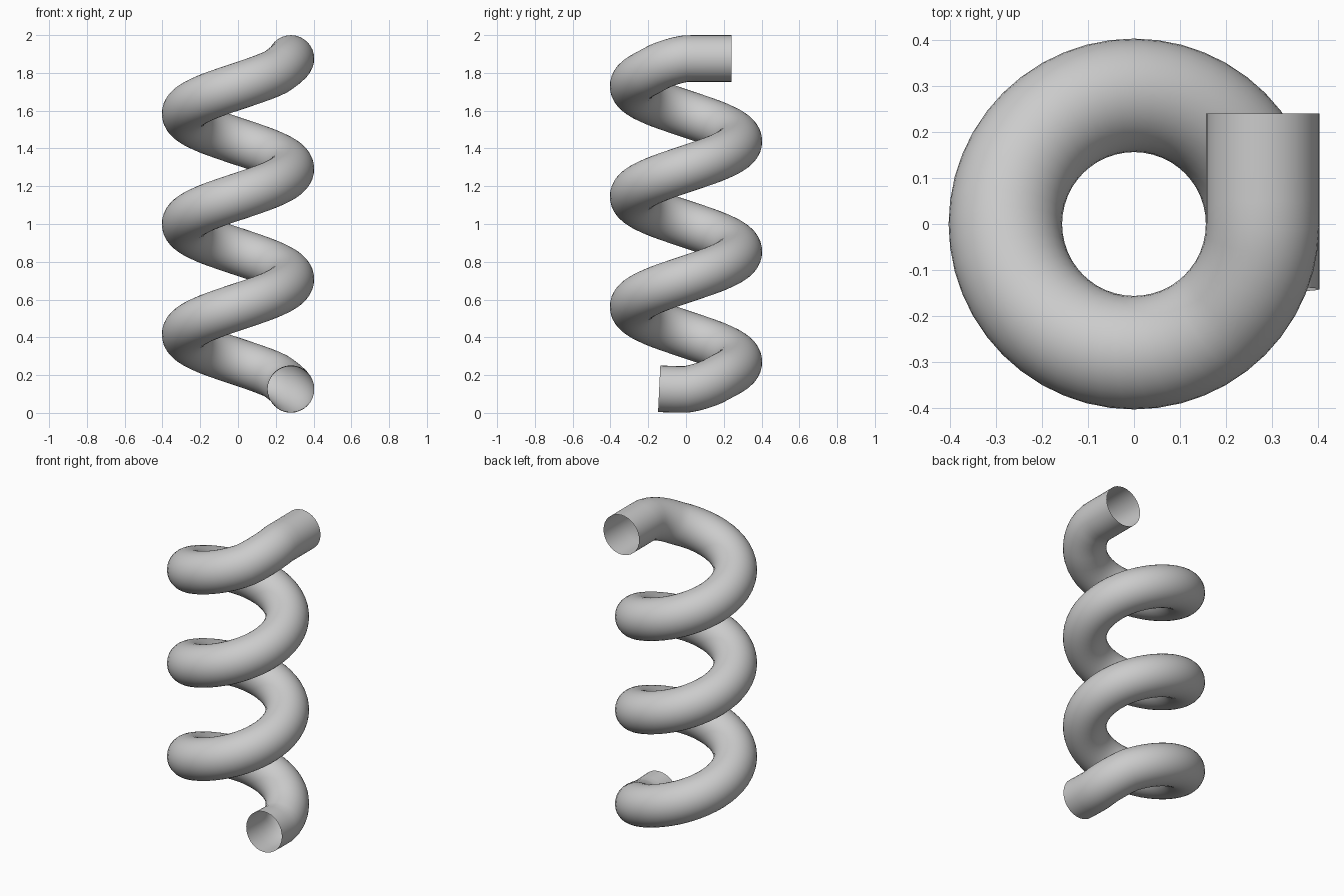
import bpy
from math import sin, cos, pi

cube = bpy.data.objects.get("Cube")
if cube:
    bpy.data.objects.remove(cube, do_unlink=True)

TUBE, COIL, TURNS, STEPS = 0.1235, 0.28, 3, 48
Z_LOW, Z_HIGH = 0.124, 1.876

grey = bpy.data.materials.new("plain grey")
grey.use_nodes = True
colour = (0.6, 0.6, 0.6, 1)
grey.diffuse_color = colour
grey.node_tree.nodes["Principled BSDF"].inputs["Base Color"].default_value = colour


def rise(t):
    """Height along the coil, easing gently into the level ends."""
    ease = 0.04
    d = min(t, 1 - t)
    lift = d * d / (2 * ease) + ease / 2 if d < ease else d
    lift -= ease / 2 * (1 - min(d / ease, 1)) + 0
    h = lift if t < 0.5 else 1 - lift
    return Z_LOW + (Z_HIGH - Z_LOW) * h


# Centre line: straight lower end, rising coil, straight upper end
path = [(COIL, y, Z_LOW + 0.004 * (y / 0.142) ** 2) for y in (-0.142, -0.1, -0.05)]
count = TURNS * STEPS
for i in range(count + 1):
    a = 2 * pi * i / STEPS
    path.append((COIL * cos(a), COIL * sin(a), rise(i / count)))
path += [(COIL, y, Z_HIGH) for y in (0.05, 0.12, 0.24)]

# Hollow round tube swept along the centre line, open at both ends
curve = bpy.data.curves.new("coiled_tube", "CURVE")
curve.dimensions = "3D"
curve.twist_mode = "Z_UP"
curve.bevel_depth = TUBE
curve.bevel_resolution = 14
curve.use_fill_caps = False
spline = curve.splines.new("POLY")
spline.points.add(len(path) - 1)
for point, co in zip(spline.points, path):
    point.co = (*co, 1)
curve.materials.append(grey)

tube = bpy.data.objects.new("coiled_tube", curve)
bpy.context.collection.objects.link(tube)
bpy.ops.object.select_all(action="DESELECT")
tube.select_set(True)
bpy.context.view_layer.objects.active = tube
bpy.ops.object.convert(target="MESH")
bpy.ops.object.shade_smooth()
